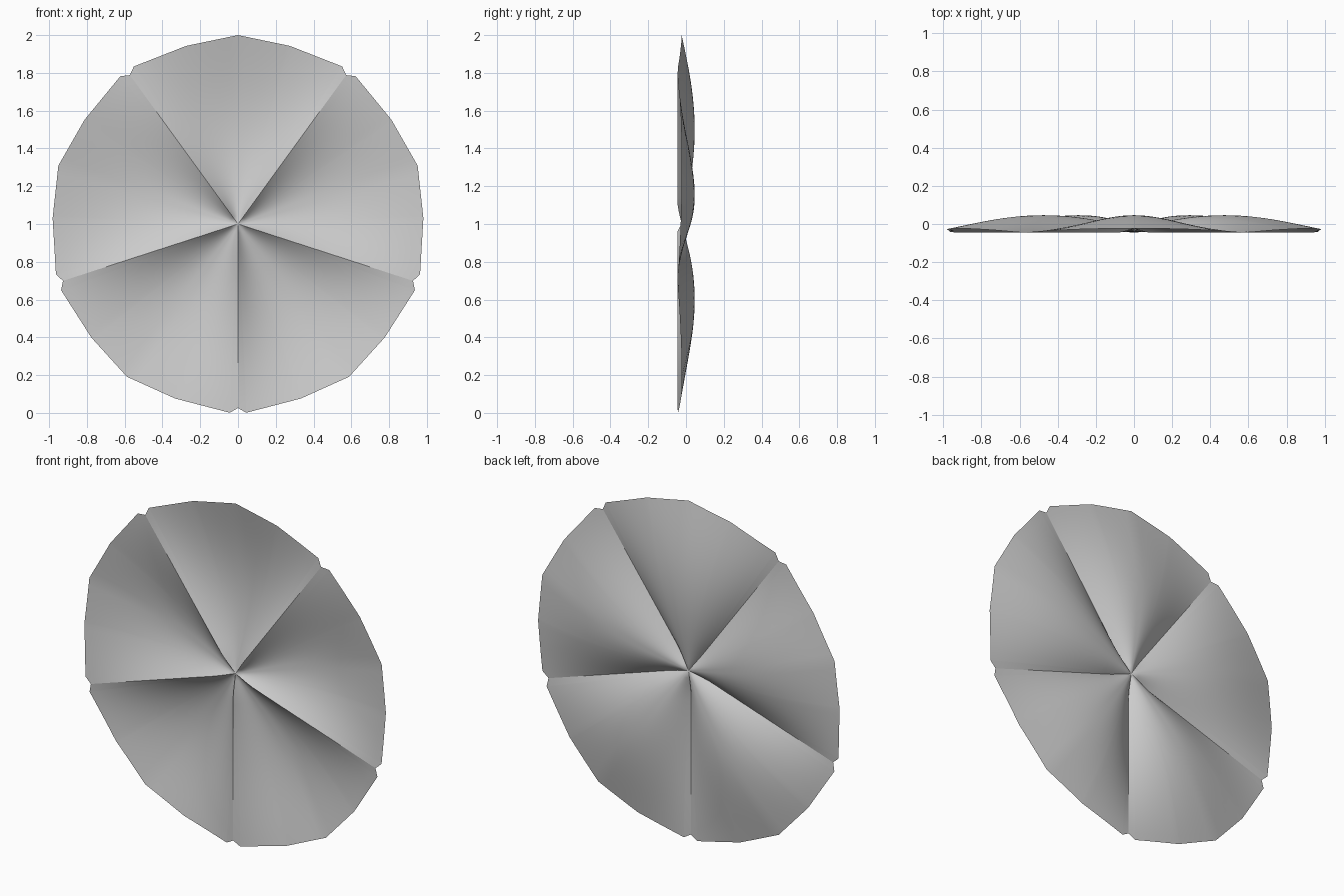
import bpy, bmesh, math

cube = bpy.data.objects.get("Cube")
if cube:
    bpy.data.objects.remove(cube)

PETALS = 5
HALF = math.pi / PETALS          # half the angle of one petal
COLS, ROWS = 14, 22              # columns per half petal, rows from hub to rim

grey = bpy.data.materials.new("pale grey")
grey.use_nodes = True
colour = (0.6, 0.6, 0.6, 1)
grey.diffuse_color = colour
grey.node_tree.nodes["Principled BSDF"].inputs["Base Color"].default_value = colour

# Rim corners as (share of half angle, radius): tip, shoulder, corner, notch
RIM = [(0, 1.0), (0.45, 0.982), (0.93, 1.0), (1, 0.974)]


def rim_radius(t):
    """Radius where the ray at share t meets the straight rim segments."""
    for (t0, r0), (t1, r1) in zip(RIM, RIM[1:]):
        if t <= t1:
            a, b, c = t0 * HALF, t1 * HALF, t * HALF
            return r0 * r1 * math.sin(b - a) / (
                r0 * math.sin(c - a) + r1 * math.sin(b - c))


def depth(s, t):
    """Cupped petal: the crest bows to the back, the seams lie forward."""
    crest = -0.023 + 0.069 * math.sin(math.pi * s)
    seam = -0.023 - 0.022 * min(1, s / 0.12)
    return seam + (crest - seam) * (1 - abs(t) ** 2.1)


def petal(index):
    bm = bmesh.new()
    middle = math.pi / 2 - index * 2 * HALF
    shares = sorted({i / COLS for i in range(-COLS, COLS + 1)}
                    | {k * t for t, _ in RIM for k in (-1, 1)})
    hub = bm.verts.new((0, depth(0, 0), 1))
    columns = []
    for t in shares:
        angle = middle - t * HALF
        column = [hub]
        for j in range(1, ROWS + 1):
            s = j / ROWS
            r = s * rim_radius(abs(t))
            column.append(bm.verts.new((r * math.cos(angle), depth(s, t),
                                        1 + r * math.sin(angle))))
        columns.append(column)
    for left, right in zip(columns, columns[1:]):
        bm.faces.new((hub, left[1], right[1]))
        for j in range(1, ROWS):
            bm.faces.new((left[j], left[j + 1], right[j + 1], right[j]))
    # Outward side faces the front
    bm.normal_update()
    if sum(f.normal.y for f in bm.faces) > 0:
        bmesh.ops.reverse_faces(bm, faces=bm.faces[:])
    for face in bm.faces:
        face.smooth = True
    mesh = bpy.data.meshes.new(f"petal_{index + 1}")
    bm.to_mesh(mesh)
    bm.free()
    mesh.materials.append(grey)
    bpy.context.collection.objects.link(bpy.data.objects.new(mesh.name, mesh))


for i in range(PETALS):
    petal(i)
